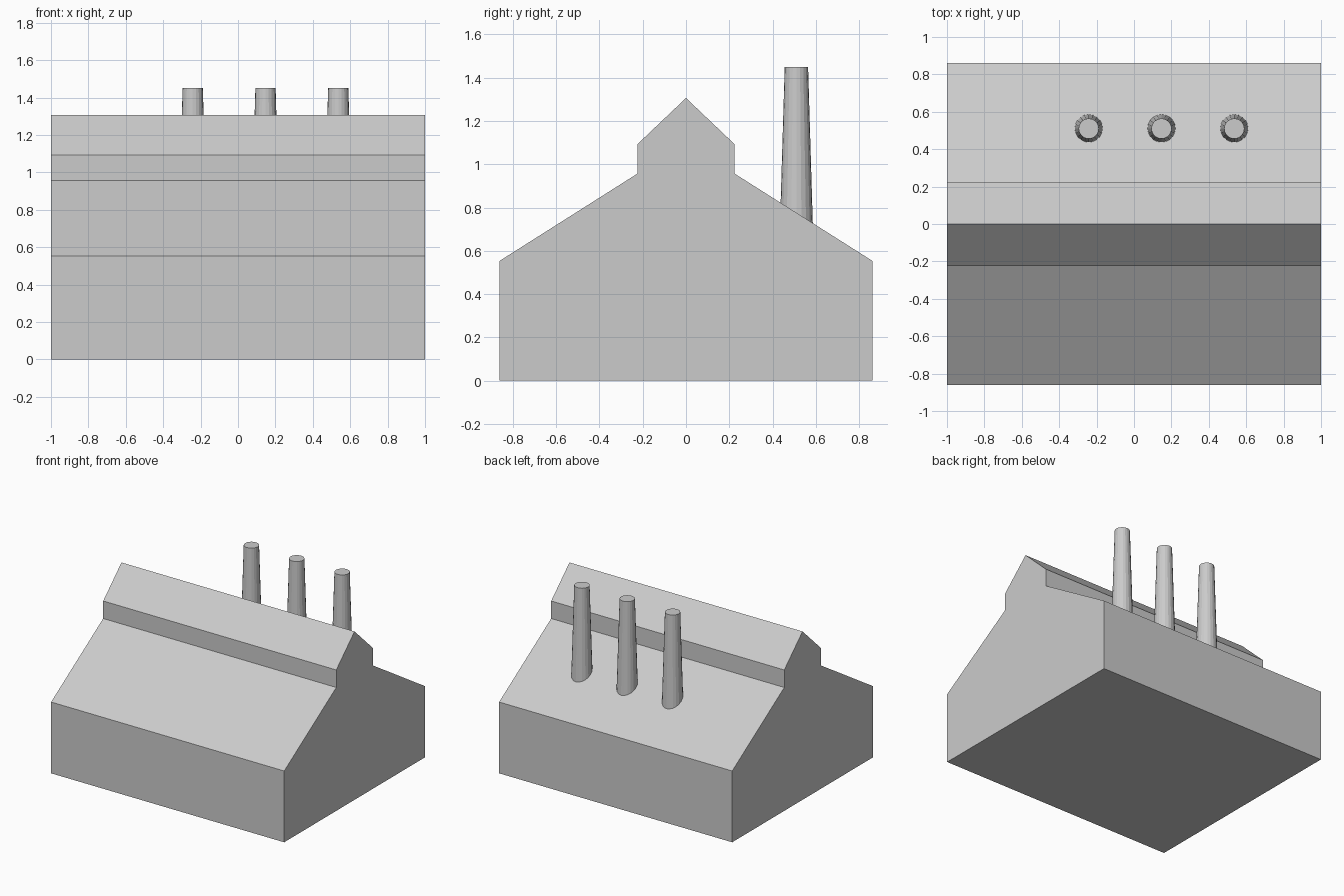
import bpy, bmesh

if "Cube" in bpy.data.objects:
    bpy.data.objects.remove(bpy.data.objects["Cube"])

HALF_LENGTH = 1.0


def finish(bm, name):
    bmesh.ops.recalc_face_normals(bm, faces=bm.faces)
    mesh = bpy.data.meshes.new(name)
    bm.to_mesh(mesh)
    bm.free()
    obj = bpy.data.objects.new(name, mesh)
    bpy.context.collection.objects.link(obj)
    return obj


# Factory hall: mirrored gable profile with raised ridge, extruded along x
half = [(0.862, 0), (0.862, 0.553), (0.224, 0.957), (0.224, 1.093)]
profile = half + [(0, 1.306)] + [(-y, z) for y, z in reversed(half)]
bm = bmesh.new()
gable = bm.faces.new([bm.verts.new((-HALF_LENGTH, y, z)) for y, z in profile])
ext = bmesh.ops.extrude_face_region(bm, geom=[gable], use_keep_orig=True)
moved = [g for g in ext["geom"] if isinstance(g, bmesh.types.BMVert)]
bmesh.ops.translate(bm, verts=moved, vec=(2 * HALF_LENGTH, 0, 0))
finish(bm, "factory_hall")


# Tapered chimneys rising from the rear roof slope
def chimney(x, number):
    bottom, top = 0.65, 1.45
    bm = bmesh.new()
    bmesh.ops.create_cone(bm, cap_ends=True, segments=20, radius1=0.078,
                          radius2=0.054, depth=top - bottom)
    obj = finish(bm, f"chimney_{number}")
    obj.location = (x, 0.51, (bottom + top) / 2)


for i in range(3):
    chimney(-0.242 + 0.389 * i, i + 1)
